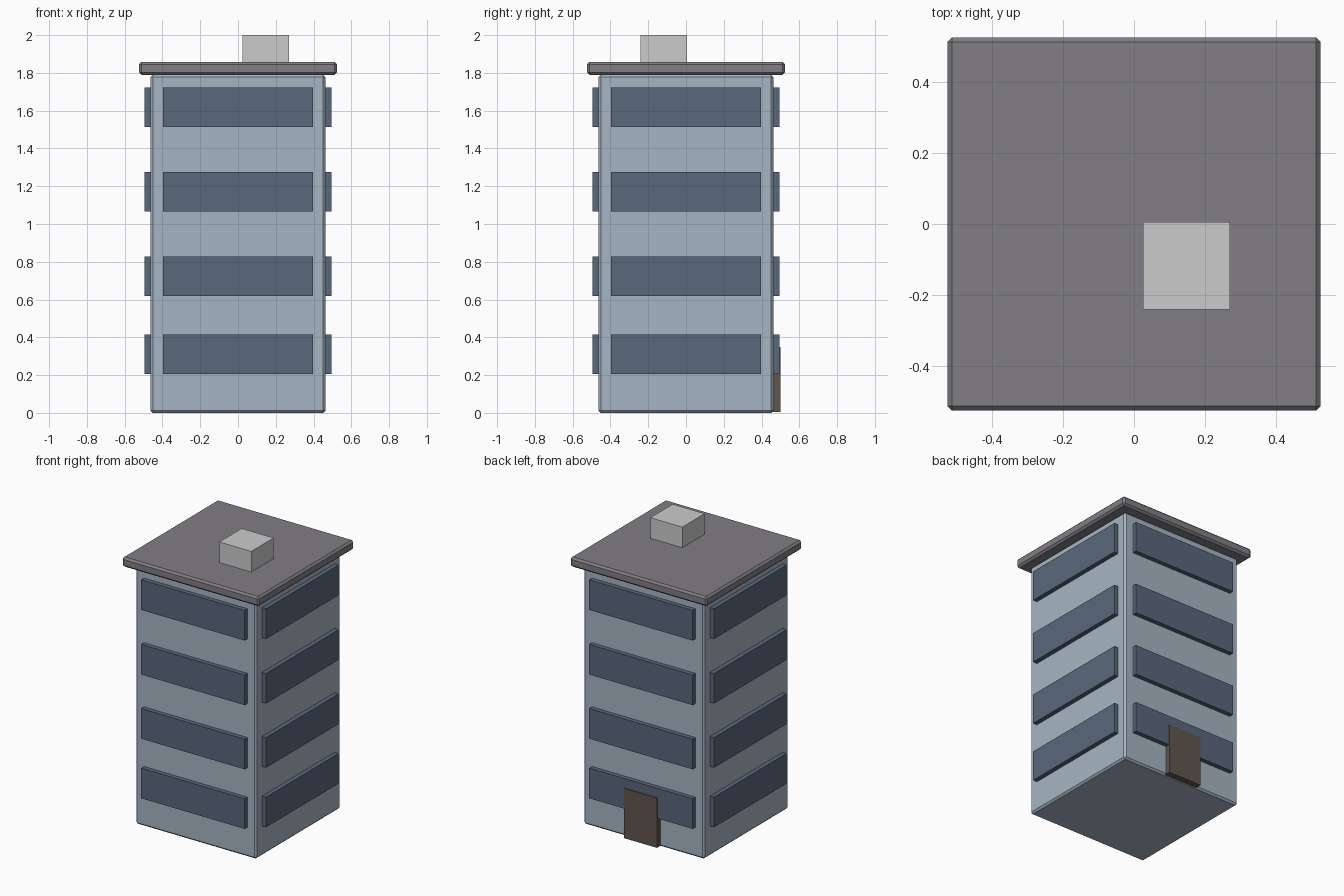
import bpy, bmesh

if "Cube" in bpy.data.objects:
    bpy.data.objects.remove(bpy.data.objects["Cube"])


def material(name, rgb):
    m = bpy.data.materials.new(name)
    m.diffuse_color = (*rgb, 1)
    m.use_nodes = True
    m.node_tree.nodes["Principled BSDF"].inputs["Base Color"].default_value = m.diffuse_color
    return m


WALL = material("wall_blue_grey", (0.38, 0.46, 0.54))
GLASS = material("window_blue", (0.10, 0.135, 0.20))
SLATE = material("roof_slate", (0.22, 0.21, 0.23))
WOOD = material("door_brown", (0.12, 0.095, 0.075))


def box(name, lo, hi, mat=None, bevel=0):
    """Axis-aligned box between two corners, with optional chamfer."""
    bm = bmesh.new()
    bmesh.ops.create_cube(bm, size=1)
    for v in bm.verts:
        v.co = [(a + b) / 2 + c * (b - a) for a, b, c in zip(lo, hi, v.co)]
    mesh = bpy.data.meshes.new(name)
    bm.to_mesh(mesh)
    bm.free()
    ob = bpy.data.objects.new(name, mesh)
    bpy.context.collection.objects.link(ob)
    if mat:
        mesh.materials.append(mat)
    if bevel:
        mod = ob.modifiers.new("chamfer", "BEVEL")
        mod.width = bevel
        mod.segments = 1
    return ob


# Tower body, overhanging roof slab and rooftop unit
box("tower_body", (-0.463, -0.463, 0), (0.463, 0.463, 1.79), WALL, 0.012)
box("roof_slab", (-0.525, -0.525, 1.79), (0.525, 0.525, 1.857), SLATE, 0.013)
box("rooftop_unit", (0.025, -0.24, 1.855), (0.27, 0.005, 2.0))

# Window bands on all four sides of each storey
W, IN, OUT = 0.397, 0.44, 0.494
for floor, z in enumerate((0.207, 0.62, 1.065, 1.513), 1):
    top = z + 0.209
    for side, lo, hi in (
        ("front", (-W, -OUT), (W, -IN)),
        ("back", (-W, IN), (W, OUT)),
        ("left", (-OUT, -W), (-IN, W)),
        ("right", (IN, -W), (OUT, W)),
    ):
        box(f"window_{side}_{floor}", (*lo, z), (*hi, top), GLASS)

# Entrance door at the back
box("door", (-0.127, 0.44, 0.005), (0.127, 0.499, 0.35), WOOD)
